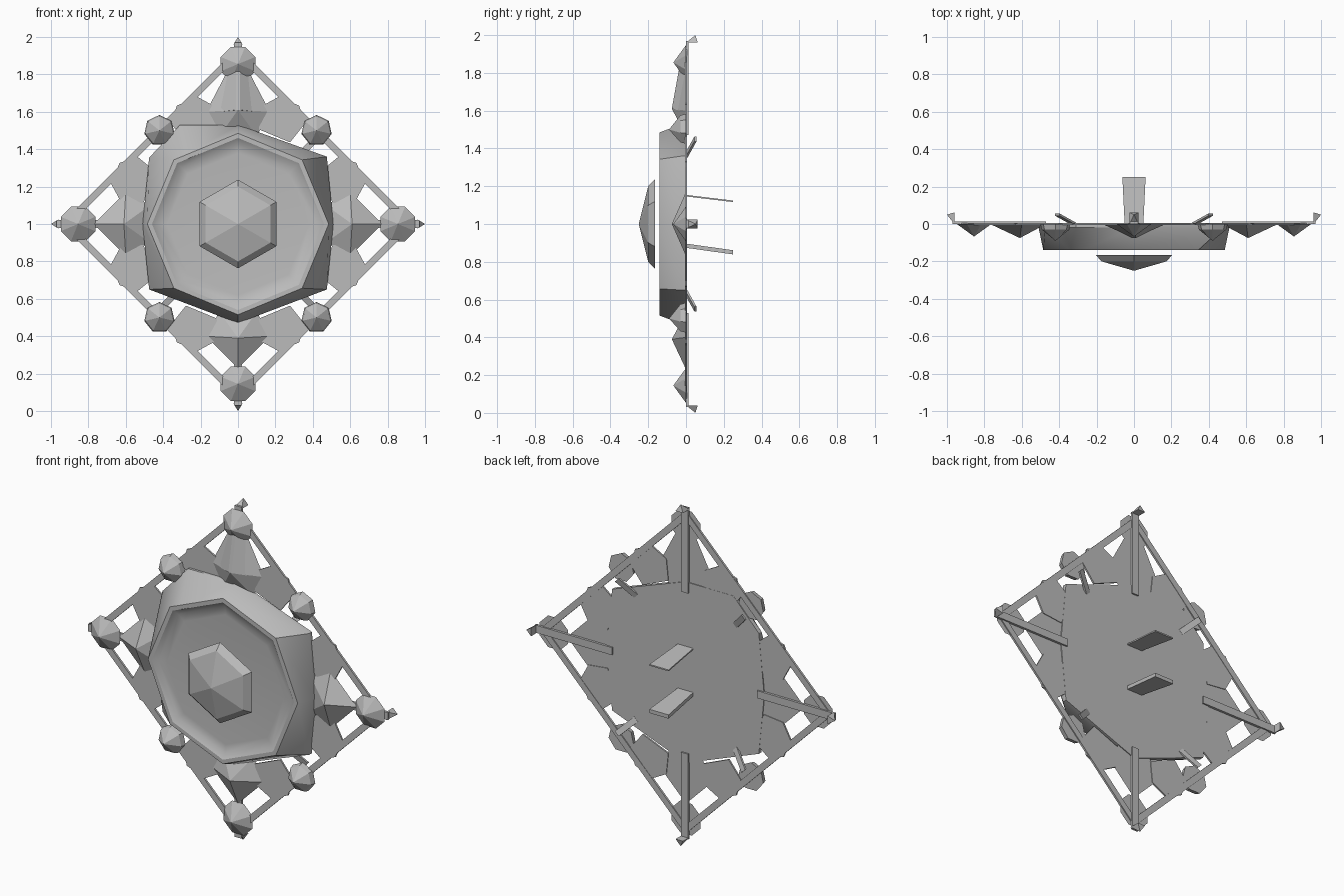
import bpy, bmesh, math
from mathutils import Vector

cube = bpy.data.objects.get("Cube")
if cube:
    bpy.data.objects.remove(cube, do_unlink=True)

grey = bpy.data.materials.new("stone_grey")
grey.use_nodes = True
GREY = (0.5, 0.5, 0.5, 1)
grey.diffuse_color = GREY
grey.node_tree.nodes["Principled BSDF"].inputs["Base Color"].default_value = GREY


def loft(name, rings, turn=0.0, smooth=False):
    """Skin rings of (right, up, y) points; one-point rings are apexes.
    The shape is turned about the centre of the emblem, at z = 1."""
    c, s = math.cos(turn), math.sin(turn)
    bm = bmesh.new()
    loops = [[bm.verts.new((a * c - b * s, y, 1 + a * s + b * c)) for a, b, y in ring]
             for ring in rings]
    for lo, hi in zip(loops, loops[1:]):
        n = max(len(lo), len(hi))
        for i in range(n):
            j = (i + 1) % n
            if len(hi) == 1:
                bm.faces.new((lo[i], lo[j], hi[0]))
            else:
                bm.faces.new((lo[i], lo[j], hi[j], hi[i]))
    for end in (loops[0], loops[-1]):
        if len(end) > 2:
            bm.faces.new(end)
    bmesh.ops.recalc_face_normals(bm, faces=bm.faces)
    mesh = bpy.data.meshes.new(name)
    bm.to_mesh(mesh)
    bm.free()
    mesh.materials.append(grey)
    ob = bpy.data.objects.new(name, mesh)
    bpy.context.collection.objects.link(ob)
    if smooth:
        bpy.ops.object.select_all(action='DESELECT')
        ob.select_set(True)
        bpy.context.view_layer.objects.active = ob
        bpy.ops.object.shade_smooth_by_angle(angle=math.radians(35))
    return ob


def ring(n, r, y, cx=0.0, cz=0.0, start=90.0):
    """Regular polygon facing the front."""
    return [(cx + r * math.cos(math.radians(start + 360 * i / n)),
             cz + r * math.sin(math.radians(start + 360 * i / n)), y) for i in range(n)]


def bar(name, p, q, side, thick):
    """Straight flat bar from p to q; side and thick are half-size vectors."""
    p, q, side, thick = map(Vector, (p, q, side, thick))
    ends = []
    for e in (p, q):
        corners = (e + side + thick, e - side + thick, e - side - thick, e + side - thick)
        ends.append([(v.x, v.z - 1, v.y) for v in corners])
    return loft(name, ends)


# Main shield: uneven back outline, octagonal front with a shallow dish
back = [(0, .53), (-.31, .53), (-.475, .355), (-.51, 0), (-.475, -.35),
        (0, -.53), (.475, -.35), (.51, 0), (.475, .36)]


def front_ring(r, y):
    pts = ring(8, r, y)
    a, b = pts[0], pts[1]
    mid = tuple(a[k] + (b[k] - a[k]) * .8 for k in range(3))
    return [a, mid] + pts[1:]


loft("shield_body", [[(x, z, .005) for x, z in back],
                     [(x, z, -.02) for x, z in back],
                     front_ring(.485, -.14), front_ring(.46, -.14),
                     front_ring(.43, -.12), front_ring(.38, -.115)], smooth=True)

# Raised hexagonal centre jewel
loft("centre_jewel", [ring(6, .237, -.165), ring(6, .2, -.2), [(0, 0, -.25)]])

# Four arms: petal, corner jewel, spike, rear rail
for k, place in enumerate(("left", "top", "right", "bottom")):
    turn = math.pi / 2 * k
    top = place == "top"
    outline = [(.47, .10), (.60, .17)]
    outline += [(.83, .05), (.83, -.05)] if top else [(.77, 0)]
    outline += [(.60, -.17), (.47, -.10)]
    loft("petal_" + place, [[(a, b, 0) for a, b in outline], [(.61, 0, -.075)]], turn)
    if top:
        loft("petal_ridge_top", [[(.60, .1, -.03), (.83, .05, 0), (.83, -.05, 0),
                                  (.60, -.1, -.03)],
                                 [(.61, .01, -.075), (.83, .01, -.035),
                                  (.83, -.01, -.035), (.61, -.01, -.075)]], turn)
    loft("corner_jewel_" + place, [ring(8, .1, 0, .855, 0, 22.5), [(.855, 0, -.067)]], turn)
    loft("spike_" + place, [[(.96, .024, .0), (.96, -.024, .0),
                             (.96, -.024, .062), (.96, .024, .062)], [(1, 0, .05)]], turn)
    loft("rear_rail_" + place, [[(.47, .022, 0), (.47, -.022, 0), (.47, -.022, .014), (.47, .022, .014)],
                                [(.97, .022, 0), (.97, -.022, 0), (.97, -.022, .014), (.97, .022, .014)]], turn)

    # Diagonal side: frame bar, side jewel and its connecting pin
    diag = turn + math.pi / 4
    d = .92 / math.sqrt(2)
    loft("frame_bar_%d" % k, [[(d - .018, w, -.006), (d + .018, w, -.006),
                               (d + .018, w, .006), (d - .018, w, .006)]
                              for w in (-.66, .66)], diag)
    sx, sz = math.copysign(1, math.cos(diag)), math.copysign(1, math.sin(diag))
    loft("side_jewel_%d" % k, [ring(7, .083, 0, sx * .42, sz * .5),
                               ring(7, .075, -.03, sx * .42, sz * .5),
                               [(sx * .42, sz * .5, -.09)]])
    bar("side_pin_%d" % k, (sx * .32, 0, 1 + sz * .36), (sx * .41, .05, 1 + sz * .45),
        (sx * .012, 0, -sz * .012), (0, .006, 0))

    # Two flat leaves between neighbouring arms
    for j, ang in enumerate((22.5, 67.5)):
        leaf = [(.51, .09), (.63, .125), (.71, .06), (.71, -.06), (.63, -.125), (.51, -.09)]
        loft("leaf_%d_%d" % (k, j), [[(a, b, .004) for a, b in leaf],
                                     [(a, b, -.006) for a, b in leaf]],
             turn + math.radians(ang))

# Rear mounting tabs, slightly wider at their free end
for name, z0, z1, h in (("upper_rear_tab", 1.15, 1.12, .004), ("lower_rear_tab", .885, .85, .011)):
    loft(name, [[(-w, z - 1 - h, y), (w, z - 1 - h, y), (w, z - 1 + h, y), (-w, z - 1 + h, y)]
                for w, z, y in ((.05, z0, 0), (.062, z1, .25))])
